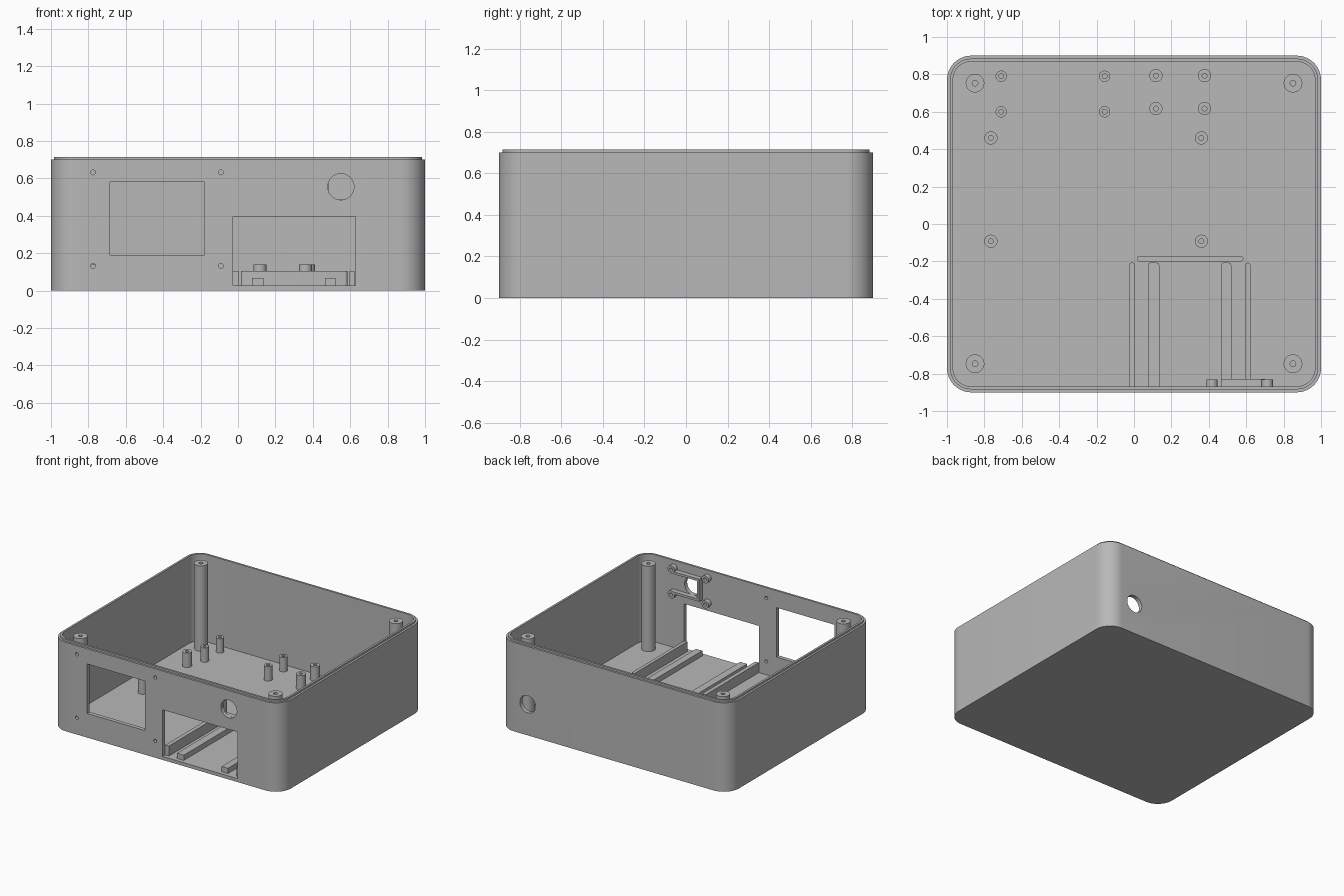
import bpy, bmesh, math
from mathutils import Matrix, Vector

if "Cube" in bpy.data.objects:
    bpy.data.objects.remove(bpy.data.objects["Cube"], do_unlink=True)

grey = bpy.data.materials.new("plain grey")
grey.use_nodes = True
COLOR = (0.48, 0.48, 0.48, 1)
grey.diffuse_color = COLOR
grey.node_tree.nodes["Principled BSDF"].inputs["Base Color"].default_value = COLOR

FLOOR, RIM, LIP = 0.027, 0.70, 0.714
INNER_FRONT = -0.868


def finish(name, bm, smooth=True):
    bmesh.ops.recalc_face_normals(bm, faces=bm.faces)
    mesh = bpy.data.meshes.new(name)
    bm.to_mesh(mesh)
    bm.free()
    mesh.materials.append(grey)
    obj = bpy.data.objects.new(name, mesh)
    bpy.context.collection.objects.link(obj)
    if smooth:
        shade(obj)
    return obj


def activate(obj):
    bpy.ops.object.select_all(action='DESELECT')
    obj.select_set(True)
    bpy.context.view_layer.objects.active = obj


def shade(obj):
    activate(obj)
    bpy.ops.object.shade_smooth_by_angle(angle=math.radians(30))


def add_box(bm, x0, x1, y0, y1, z0, z1):
    center = Vector((x0 + x1, y0 + y1, z0 + z1)) / 2
    size = Matrix.Diagonal((x1 - x0, y1 - y0, z1 - z0, 1))
    return bmesh.ops.create_cube(bm, size=1, matrix=Matrix.Translation(center) @ size)["verts"]


def add_bore(bm, x, y, z, radius, depth, segments=40):
    """Cylinder lying along y."""
    place = Matrix.Translation((x, y, z)) @ Matrix.Rotation(math.pi / 2, 4, 'X')
    bmesh.ops.create_cone(bm, cap_ends=True, segments=segments, radius1=radius,
                          radius2=radius, depth=depth, matrix=place)


def rounded_ring(bm, inset, z, segments=12):
    """Rounded rectangle loop, inset from the outer wall."""
    hx, hy, r = 1 - inset, 0.9 - inset, 0.13 - inset
    verts = []
    for i, (sx, sy) in enumerate(((1, 1), (-1, 1), (-1, -1), (1, -1))):
        for k in range(segments + 1):
            a = (i + k / segments) * math.pi / 2
            verts.append(bm.verts.new((sx * (hx - r) + r * math.cos(a),
                                       sy * (hy - r) + r * math.sin(a), z)))
    return verts


def bridge(bm, a, b):
    for i in range(len(a)):
        j = (i + 1) % len(a)
        bm.faces.new((a[i], a[j], b[j], b[i]))


def tube(name, x, y, z0, z1, radius, hole, depth, axis_y=False, segments=28):
    """Round post with a blind screw hole in its free end."""
    bm = bmesh.new()
    profile = ((radius, z0), (radius, z1), (hole, z1), (hole, z1 - depth))
    rings = [[bm.verts.new((r * math.cos(2 * math.pi * k / segments),
                            r * math.sin(2 * math.pi * k / segments), z))
              for k in range(segments)] for r, z in profile]
    for a, b in zip(rings, rings[1:]):
        bridge(bm, a, b)
    bm.faces.new(rings[0])
    bm.faces.new(rings[-1])
    obj = finish(name, bm)
    if axis_y:
        obj.rotation_euler.x = -math.pi / 2
    obj.location = (x, INNER_FRONT, y) if axis_y else (x, y, 0)


def bar(name, x0, x1, y0, y1, z1, rounding):
    """Floor rail with rounded vertical edges."""
    bm = bmesh.new()
    add_box(bm, x0, x1, y0, y1, FLOOR - 0.005, z1)
    edges = [e for e in bm.edges if abs(e.verts[0].co.z - e.verts[1].co.z) > 0.01
             and (e.verts[0].co.y > -0.5)]
    bmesh.ops.bevel(bm, geom=edges, offset=rounding, segments=5, affect='EDGES', profile=0.5)
    finish(name, bm)


# Open case with a stepped lip around the rim
bm = bmesh.new()
rings = [rounded_ring(bm, inset, z) for inset, z in
         ((0, 0), (0, RIM), (0.016, RIM), (0.016, LIP), (0.032, LIP), (0.032, FLOOR))]
for a, b in zip(rings, rings[1:]):
    bridge(bm, a, b)
bm.faces.new(rings[0])
bm.faces.new(rings[-1])
case = finish("case_shell", bm, smooth=False)

# Openings in the front and back walls
bm = bmesh.new()
add_box(bm, -0.685, -0.18, -0.95, -0.84, 0.19, 0.58)
add_box(bm, -0.027, 0.627, -0.95, -0.84, FLOOR, 0.395)
add_bore(bm, 0.55, -0.9, 0.555, 0.07, 0.12)
add_bore(bm, 0.75, 0.9, 0.245, 0.068, 0.12)
for x in (-0.775, -0.092):
    for z in (0.132, 0.632):
        add_bore(bm, x, -0.9, z, 0.013, 0.12, 20)
cutter = finish("opening_cutter", bm, smooth=False)
cutter.hide_render = True
mod = case.modifiers.new("openings", 'BOOLEAN')
mod.operation, mod.solver, mod.object = 'DIFFERENCE', 'EXACT', cutter
activate(case)
bpy.ops.object.modifier_apply(modifier=mod.name)
bpy.data.objects.remove(cutter, do_unlink=True)
shade(case)

# Tall corner posts for the lid screws
for x in (-0.85, 0.85):
    for y in (-0.747, 0.753):
        tube("corner_post", x, y, FLOOR - 0.005, RIM, 0.05, 0.015, 0.15)

# Board standoffs, three groups of four
for name, xs, ys, radius in (("small_standoff", (-0.71, -0.157), (0.79, 0.6), 0.03),
                             ("module_standoff", (0.117, 0.377), (0.793, 0.617), 0.035),
                             ("board_standoff", (-0.765, 0.36), (0.46, -0.092), 0.035)):
    for x in xs:
        for y in ys:
            tube(name, x, y, FLOOR - 0.005, 0.14, radius, 0.013, 0.08)

# Slide-in bay: side guides, low support rails and back stop
for x0, x1 in ((-0.027, 0.005), (0.595, 0.622)):
    bar("side_guide", x0, x1, INNER_FRONT, -0.207, 0.105, 0.012)
for x0, x1 in ((0.075, 0.135), (0.465, 0.52)):
    bar("support_rail", x0, x1, INNER_FRONT, -0.207, 0.068, 0.012)
bar("back_stop", 0.015, 0.585, -0.2, -0.17, 0.105, 0.0145)

# Bosses and bracket inside the front wall around the round hole
for x in (0.417, 0.713):
    for z in (0.458, 0.655):
        tube("wall_boss", x, z, -0.005, 0.036, 0.03, 0.012, 0.03, axis_y=True)
bm = bmesh.new()
for z in (0.468, 0.627):
    add_box(bm, 0.465, 0.70, INNER_FRONT - 0.005, -0.829, z, z + 0.018)
add_box(bm, 0.465, 0.483, INNER_FRONT - 0.005, -0.829, 0.486, 0.627)
finish("wall_bracket", bm, smooth=False)
